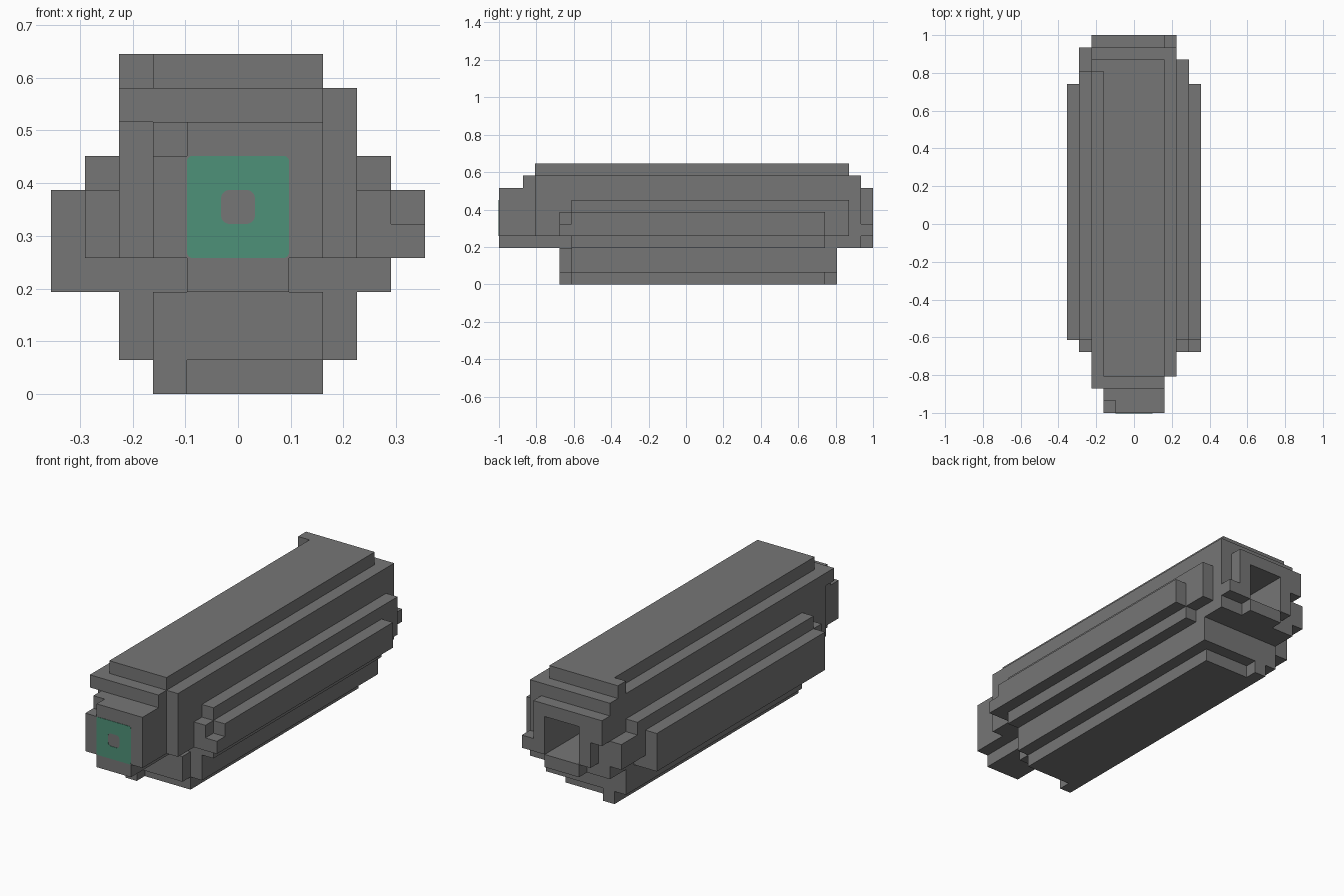
import bpy, bmesh, math
from mathutils import Vector

cube = bpy.data.objects.get("Cube")
if cube:
    bpy.data.objects.remove(cube, do_unlink=True)

U = 2 / 31  # one block


def material(name, rgb):
    m = bpy.data.materials.new(name)
    m.use_nodes = True
    m.diffuse_color = (*rgb, 1)
    bsdf = m.node_tree.nodes["Principled BSDF"]
    bsdf.inputs["Base Color"].default_value = (*rgb, 1)
    bsdf.inputs["Roughness"].default_value = 0.8
    return m


GREY = material("grey", (0.18, 0.18, 0.18))
GREEN = material("green", (0.076, 0.285, 0.188))


def finish(name, bm, mat):
    bmesh.ops.recalc_face_normals(bm, faces=bm.faces[:])
    mesh = bpy.data.meshes.new(name)
    bm.to_mesh(mesh)
    bm.free()
    mesh.materials.append(mat)
    obj = bpy.data.objects.new(name, mesh)
    bpy.context.collection.objects.link(obj)
    return obj


def part(name, *boxes):
    """One object from boxes given as x, y and z ranges in blocks."""
    bm = bmesh.new()
    for xr, yr, zr in boxes:
        verts = bmesh.ops.create_cube(bm, size=1)["verts"]
        lo = Vector((xr[0], yr[0], zr[0]))
        hi = Vector((xr[1], yr[1], zr[1]))
        for v in verts:
            v.co = Vector(lo[i] + (v.co[i] + 0.5) * (hi[i] - lo[i]) for i in range(3)) * U
    return finish(name, bm, GREY)


L, R = -3.5, 3.5
FRONT, BACK = -15.5, 15.5
HOLE = 9.5  # inner end of the rear opening

# Main body: solid front, then four walls around the rear opening
part("body", ((L, R), (-12.5, HOLE), (4, 9)))
part("rear_walls",
     ((L, -1.5), (HOLE, 14.5), (4, 9)),
     ((1.5, R), (HOLE, 14.5), (4, 9)),
     ((-1.5, 1.5), (HOLE, 14.5), (7, 9)))
part("body_floor", ((L, R), (-9.5, 14.5), (3, 4)))

# Top slab and upper front lip
part("top_slab", ((-2.5, 2.5), (-12.5, 13.5), (9, 10)),
     ((L, -2.5), (12.5, 13.5), (9, 10)))
part("front_lip", ((L, 2.5), (-13.5, -12.5), (8, 9)))

# Nose with its missing upper corner and narrow lower bar
part("nose", ((-2.5, 2.5), (-14.5, -12.5), (4, 8)),
     ((-1.5, 2.5), (FRONT, -14.5), (4, 8)),
     ((-2.5, -1.5), (FRONT, -14.5), (4, 7)),
     ((-1.5, 1.5), (FRONT, -9.5), (3, 4)))

# Frame around the rear opening
part("rear_frame",
     ((L, 2.5), (14.5, BACK), (7, 8)),
     ((L, -2.5), (14.5, BACK), (6, 7)),
     ((-2.5, -1.5), (14.5, BACK), (4, 7)),
     ((1.5, 2.5), (14.5, BACK), (4, 7)),
     ((2.5, R), (14.5, BACK), (4, 5)),
     ((-1.5, 1.5), (14.5, BACK), (3, 4)))

# Stepped base
part("base", ((-2.5, 2.5), (-10.5, 12.5), (1, 3)),
     ((L, R), (-9.5, 12.5), (1, 3)))
part("base_plate", ((-1.5, 2.5), (-9.5, 11.5), (0, 1)),
     ((-2.5, -1.5), (-10.5, 12.5), (0, 1)))

# Stepped side rails
part("left_rail",
     ((R, 4.5), (-9.5, 13.5), (4, 7)),
     ((R, 4.5), (-10.5, -9.5), (4, 6)),
     ((R, 4.5), (-9.5, 11.5), (3, 4)),
     ((4.5, 5.5), (-9.5, 11.5), (4, 6)),
     ((4.5, 5.5), (-10.5, -9.5), (4, 5)))
part("right_rail",
     ((-4.5, L), (-9.5, 12.5), (6, 7)),
     ((-4.5, L), (-10.5, 14.5), (4, 6)),
     ((-5.5, L), (-9.5, 11.5), (3, 6)))


def rounded_square(half, radius, steps=5):
    pts = []
    for q in range(4):
        mid = math.radians(45 + 90 * q)
        cx = math.copysign(half - radius, math.cos(mid))
        cz = math.copysign(half - radius, math.sin(mid))
        for i in range(steps + 1):
            a = math.pi / 2 * (q + i / steps)
            pts.append((cx + radius * math.cos(a), cz + radius * math.sin(a)))
    return pts


# Thin green panel with a rounded hole on the nose
bm = bmesh.new()
rings = []
for shape in (rounded_square(1.5 * U, 0.01), rounded_square(0.5 * U, 0.016)):
    for y in (-1.002, -0.999):
        rings.append([bm.verts.new((x, y, 5.5 * U + z)) for x, z in shape])
outer_f, outer_b, inner_f, inner_b = rings
n = len(outer_f)
for a, b in ((outer_f, inner_f), (inner_f, inner_b), (inner_b, outer_b), (outer_b, outer_f)):
    for i in range(n):
        j = (i + 1) % n
        bm.faces.new((a[i], a[j], b[j], b[i]))
finish("front_panel", bm, GREEN)
